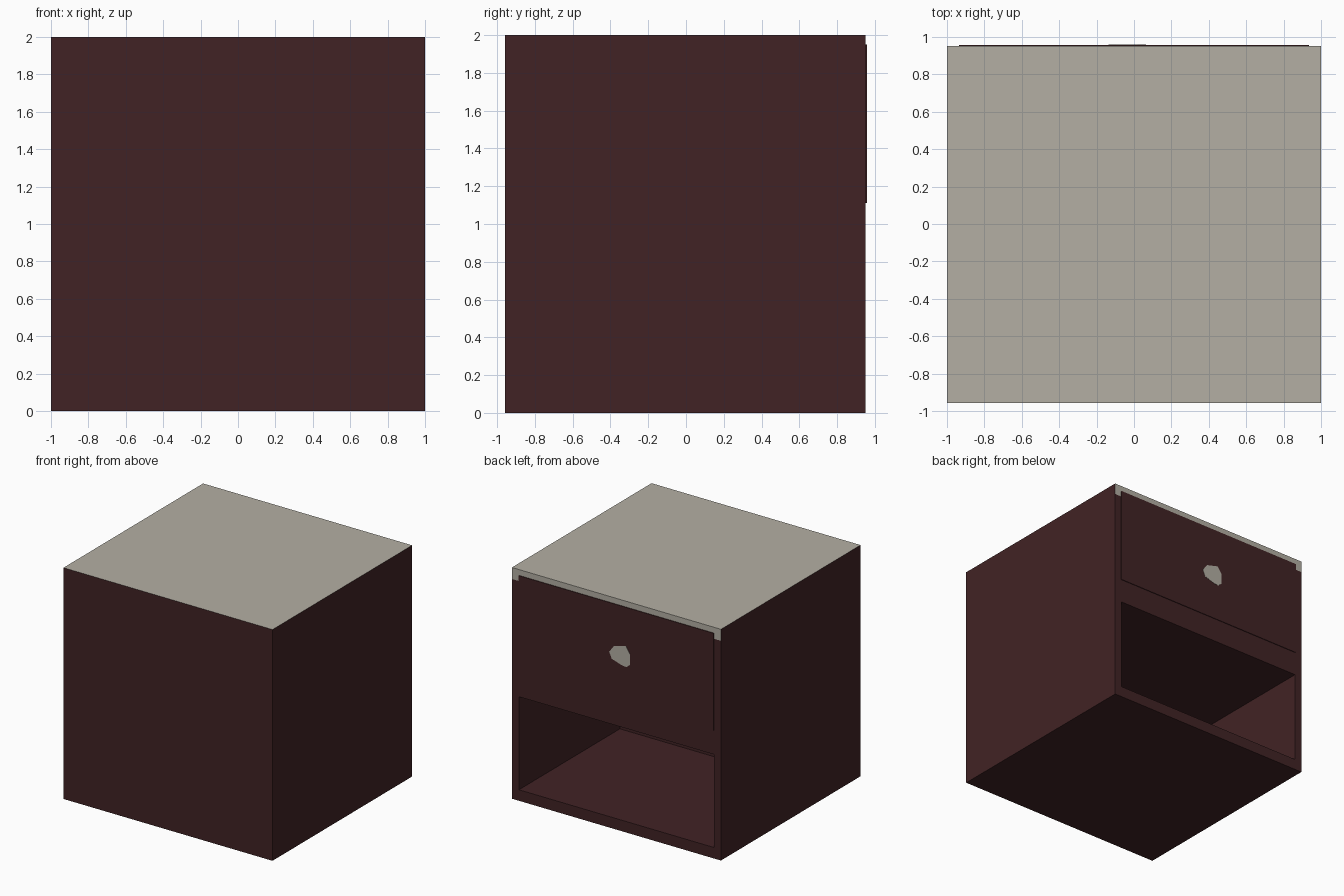
import bpy, bmesh
from mathutils import Vector

if "Cube" in bpy.data.objects:
    bpy.data.objects.remove(bpy.data.objects["Cube"])


def material(name, rgb):
    m = bpy.data.materials.new(name)
    m.diffuse_color = (*rgb, 1.0)
    m.use_nodes = True
    m.node_tree.nodes["Principled BSDF"].inputs["Base Color"].default_value = m.diffuse_color
    return m


DARK = material("dark_red_wood", (0.053, 0.0165, 0.018))
LIGHT = material("pale_stone", (0.455, 0.43, 0.37))


def finish(name, bm, mats):
    bmesh.ops.recalc_face_normals(bm, faces=bm.faces)
    me = bpy.data.meshes.new(name)
    bm.to_mesh(me)
    bm.free()
    for m in mats:
        me.materials.append(m)
    ob = bpy.data.objects.new(name, me)
    bpy.context.collection.objects.link(ob)
    return ob


def box_bm(lo, hi):
    bm = bmesh.new()
    bmesh.ops.create_cube(bm, size=1)
    lo, hi = Vector(lo), Vector(hi)
    for v in bm.verts:
        v.co = (lo + hi) / 2 + v.co * (hi - lo)
    return bm


BACK, FACE, PROUD = -0.957, 0.951, 0.957   # rear wall, open side, drawer face

# cabinet body: the open side (+y) is inset and pushed in to form the shelf space
bm = box_bm((-1, BACK, 0), (1, FACE, 1.9))
face = max(bm.faces, key=lambda f: f.calc_center_median().y)
bmesh.ops.inset_region(bm, faces=[face], thickness=0.095)
for v in face.verts:                        # opening spans z 0.095 to 0.90
    v.co.z = 0.095 if v.co.z < 1 else 0.90
hole = bmesh.ops.extrude_discrete_faces(bm, faces=[face])["faces"][0]
bmesh.ops.translate(bm, verts=hole.verts, vec=(0, -1.38, 0))
finish("cabinet_body", bm, [DARK])

# top slab: pale on the upper face and the drawer side, dark elsewhere
bm = box_bm((-1, BACK, 1.9), (1, FACE, 2))
bm.normal_update()
for f in bm.faces:
    f.material_index = 1 if f.normal.z > 0.5 or f.normal.y > 0.5 else 0
finish("top_slab", bm, [DARK, LIGHT])

# drawer front, slightly proud of the body
finish("drawer_front", box_bm((-0.935, FACE - 0.01, 1.11), (0.935, PROUD, 1.95)), [DARK])

# flat, uneven drawer pull
outline = [(-0.10, 0.015), (-0.055, 0.075), (0.06, 0.105), (0.10, 0.045),
           (0.10, -0.045), (0.065, -0.075), (0.02, -0.07), (-0.075, -0.04)]
bm = bmesh.new()
pull = bm.faces.new([bm.verts.new((-0.036 - u, PROUD - 0.002, 1.51 + v)) for u, v in outline])
ext = bmesh.ops.extrude_face_region(bm, geom=[pull])["geom"]
bmesh.ops.translate(bm, vec=(0, 0.004, 0),
                    verts=[g for g in ext if isinstance(g, bmesh.types.BMVert)])
finish("drawer_pull", bm, [LIGHT])
